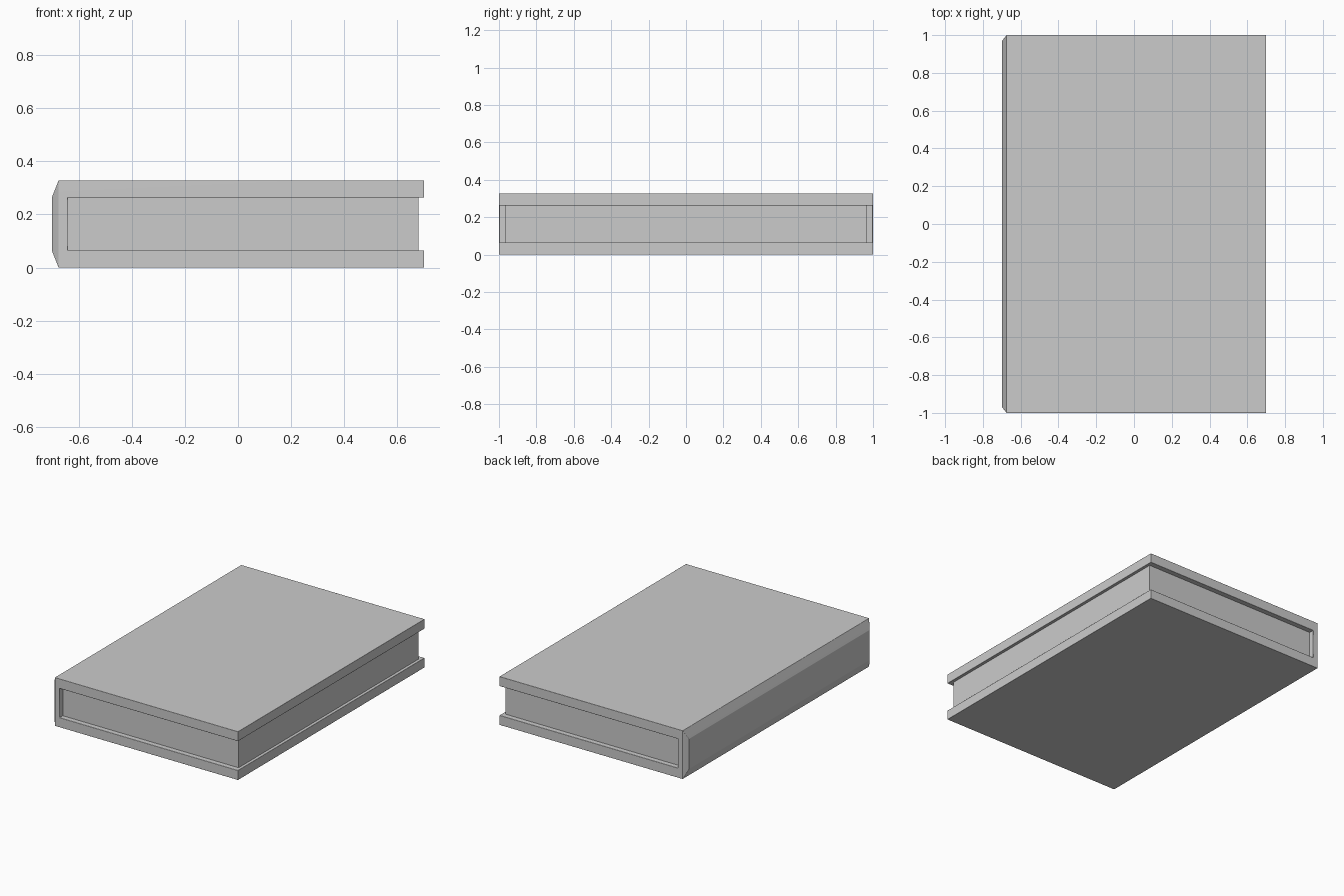
import bpy, bmesh, math

if "Cube" in bpy.data.objects:
    bpy.data.objects.remove(bpy.data.objects["Cube"])

# Cross-section of the cover (x, z): outer wrap, spine shoulder, inner wrap
outer = [(0.70, 0.0), (-0.675, 0.0), (-0.70, 0.062),
         (-0.70, 0.266), (-0.675, 0.328), (0.70, 0.328)]
shoulder = [(-0.675, 0.063), (-0.675, 0.265)]
inner = [(0.70, 0.065), (-0.64, 0.065), (-0.64, 0.263), (0.70, 0.263)]
points = outer + shoulder + inner
loop = [0, 1, 2, 3, 4, 5, 11, 10, 9, 8]
caps = [(0, 1, 6, 9, 8), (1, 2, 6), (2, 3, 7, 6), (3, 4, 7),
        (6, 7, 10, 9), (7, 4, 5, 11, 10)]


def finish(obj, angle):
    bpy.ops.object.select_all(action='DESELECT')
    obj.select_set(True)
    bpy.context.view_layer.objects.active = obj
    bpy.ops.object.shade_smooth_by_angle(angle=math.radians(angle))


# Cover: both ends plus the walls between them, spine ends tapered
bm = bmesh.new()
ends = []
for s in (-1, 1):
    vs = [bm.verts.new((x, s * (0.967 if i in (2, 3) else 1.0), z))
          for i, (x, z) in enumerate(points)]
    for f in caps:
        bm.faces.new([vs[i] for i in f])
    ends.append(vs)
for a, b in zip(loop, loop[1:] + loop[:1]):
    bm.faces.new((ends[0][a], ends[0][b], ends[1][b], ends[1][a]))
bmesh.ops.recalc_face_normals(bm, faces=bm.faces)

# Wider bevel on the inner rims, finer bevel on the outer edges
weight = bm.edges.layers.float.new("bevel_weight_edge")
inner_verts = {v for vs in ends for v in vs[8:]}
for e in bm.edges:
    if e.calc_face_angle_signed() > math.radians(20):
        rim = all(v in inner_verts for v in e.verts)
        e[weight] = 1.0 if rim else 0.6
mesh = bpy.data.meshes.new("cover")
bm.to_mesh(mesh)
bm.free()
cover = bpy.data.objects.new("cover", mesh)
bpy.context.collection.objects.link(cover)
bev = cover.modifiers.new("soft_edges", 'BEVEL')
bev.limit_method = 'WEIGHT'
bev.width = 0.02
bev.segments = 2
finish(cover, 60)
cover.modifiers.new("even_shading", 'WEIGHTED_NORMAL').keep_sharp = True

# Page block
bpy.ops.mesh.primitive_cube_add(size=1, location=(0.015, 0, 0.164))
pages = bpy.context.object
pages.name = pages.data.name = "page_block"
pages.scale = (1.33, 1.93, 0.204)
bpy.ops.object.transform_apply(location=False, rotation=False, scale=True)
finish(pages, 30)
